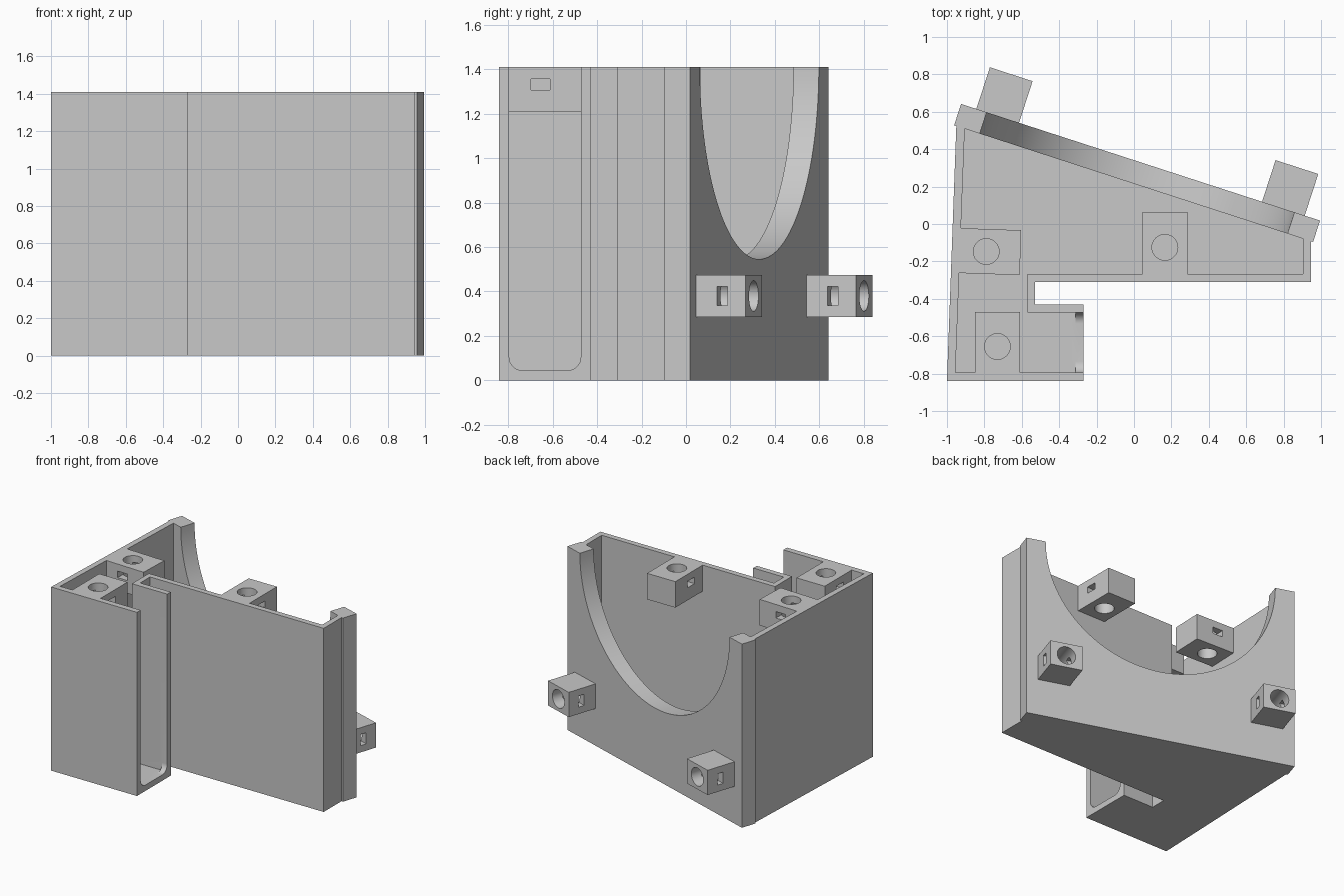
import bpy, bmesh, math
from mathutils import Matrix, Vector

if "Cube" in bpy.data.objects:
    bpy.data.objects.remove(bpy.data.objects["Cube"], do_unlink=True)

HEIGHT, FLOOR = 1.41, 0.045
TILT = math.radians(-18)
ALONG = Vector((math.cos(TILT), math.sin(TILT), 0))
OUT = Vector((-math.sin(TILT), math.cos(TILT), 0))
PANEL_MID = Vector((0.035, 0.33, 0))
PANEL_HALF, PANEL_THICK = 1.009, 0.12

grey = bpy.data.materials.new("light grey plastic")
grey.use_nodes = True
colour = (0.58, 0.58, 0.58, 1)
grey.diffuse_color = colour
grey.node_tree.nodes["Principled BSDF"].inputs["Base Color"].default_value = colour


def panel_point(along, out, z=0):
    return PANEL_MID + ALONG * along + OUT * out + Vector((0, 0, z))


def frame(x, y, z, origin):
    m = Matrix((x, y, z)).transposed().to_4x4()
    m.translation = origin
    return m


def prism(name, outline, low, high, matrix=Matrix()):
    """Extrude a local xy outline from low to high along local z."""
    bm = bmesh.new()
    face = bm.faces.new([bm.verts.new((p[0], p[1], low)) for p in outline])
    top = bmesh.ops.extrude_face_region(bm, geom=[face])["geom"]
    verts = [g for g in top if isinstance(g, bmesh.types.BMVert)]
    bmesh.ops.translate(bm, vec=(0, 0, high - low), verts=verts)
    bmesh.ops.recalc_face_normals(bm, faces=bm.faces)
    bm.transform(matrix)
    mesh = bpy.data.meshes.new(name)
    bm.to_mesh(mesh)
    bm.free()
    mesh.materials.append(grey)
    obj = bpy.data.objects.new(name, mesh)
    bpy.context.collection.objects.link(obj)
    return obj


def box(name, x0, x1, y0, y1, low, high, matrix=Matrix()):
    return prism(name, [(x0, y0), (x1, y0), (x1, y1), (x0, y1)], low, high, matrix)


def arc(cx, cy, r, start, end, steps):
    angles = [math.radians(start + (end - start) * i / steps) for i in range(steps + 1)]
    return [(cx + r * math.cos(a), cy + r * math.sin(a)) for a in angles]


def cylinder(name, r, low, high, matrix, sides):
    return prism(name, arc(0, 0, r, 0, 360, sides)[:-1], low, high, matrix)


def combine(target, tool, operation):
    mod = target.modifiers.new(operation.lower(), 'BOOLEAN')
    mod.operation, mod.solver, mod.object = operation, 'EXACT', tool
    bpy.context.view_layer.objects.active = target
    bpy.ops.object.modifier_apply(modifier=mod.name)
    bpy.data.objects.remove(tool, do_unlink=True)


def screw_block(name, matrix, y0, y1, depth, hole_depth, slot_top):
    """Block with a screw hole along local z and a nut slot along local x."""
    block = box(name, -0.12, 0.12, y0, y1, -depth, 0, matrix)
    combine(block, cylinder("hole", 0.069, -hole_depth, 0.1, matrix, 32), 'DIFFERENCE')
    slot = box("slot", -0.2, 0.2, -0.043, 0.043, -slot_top - 0.05, -slot_top, matrix)
    combine(block, slot, 'DIFFERENCE')
    return block


# Solid outline including the slanted back panel
corners = [panel_point(a, o) for a, o in
           ((PANEL_HALF, -PANEL_THICK), (PANEL_HALF, 0),
            (-PANEL_HALF, 0), (-PANEL_HALF, -PANEL_THICK))]


def inner_y(x):
    p = corners[3]
    return p.y + (x - p.x) * math.tan(TILT)


outline = [(-1, -0.84), (-0.27, -0.84), (-0.27, -0.43), (-0.53, -0.43), (-0.53, -0.31),
           (0.945, -0.31), (0.945, inner_y(0.945))]
outline += [(p.x, p.y) for p in corners] + [(-0.95, inner_y(-0.95))]
housing = prism("housing", outline, 0, HEIGHT)

# Hollow interior
cavity = [(-0.955, -0.795), (-0.312, -0.795), (-0.312, -0.473), (-0.57, -0.473),
          (-0.57, -0.267), (0.903, -0.267), (0.903, inner_y(0.903)),
          (-0.905, inner_y(-0.905))]
combine(housing, prism("cavity", cavity, FLOOR, HEIGHT + 0.2), 'DIFFERENCE')

# Side window with rounded lower corners
r = 0.06
window = [(-0.795, HEIGHT + 0.1)]
window += arc(-0.795 + r, FLOOR + r, r, 180, 270, 8)
window += arc(-0.473 - r, FLOOR + r, r, 270, 360, 8) + [(-0.473, HEIGHT + 0.1)]
side = frame(Vector((0, 1, 0)), Vector((0, 0, 1)), Vector((1, 0, 0)), Vector((0, 0, 0)))
combine(housing, prism("window", window, -0.34, -0.2, side), 'DIFFERENCE')

# Half-round cutout in the back panel
UP = Vector((0, 0, 1))
cut = frame(ALONG, -UP, OUT, panel_point(0, 0, HEIGHT))
combine(housing, cylinder("cutout", 0.865, -0.14, 0.05, cut, 128), 'DIFFERENCE')

# Cover screw blocks, flush with the rim
for name, x, y, angle, y0, y1 in (
        ("front_wall_block", 0.165, -0.125, 0, -0.16, 0.19),
        ("corner_block", -0.73, -0.655, 0, -0.16, 0.185),
        ("side_wall_block", -0.79, -0.147, -92, -0.16, 0.183)):
    m = Matrix.Translation((x, y, HEIGHT)) @ Matrix.Rotation(math.radians(angle), 4, 'Z')
    combine(housing, screw_block(name, m, y0, y1, 0.2, 0.3, 0.054), 'UNION')

# Mounting lugs on the back panel
for sign in (-1, 1):
    m = frame(ALONG, -UP, OUT, panel_point(sign * 0.803, 0.234, 0.38))
    combine(housing, screw_block("lug", m, -0.095, 0.095, 0.26, 0.23, 0.085), 'UNION')

bpy.ops.object.select_all(action='DESELECT')
housing.select_set(True)
bpy.context.view_layer.objects.active = housing
bpy.ops.object.shade_smooth_by_angle(angle=math.radians(30))
